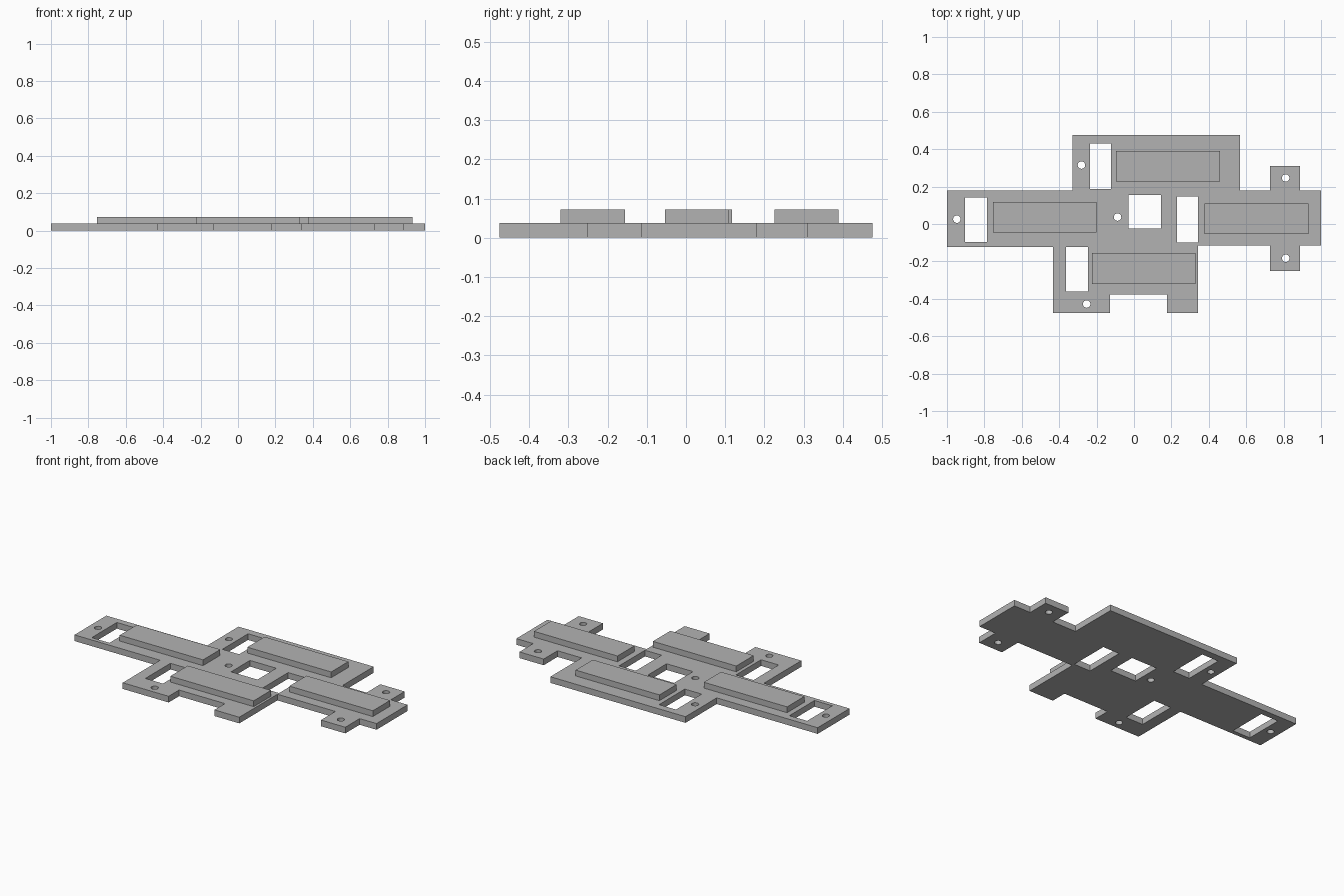
import bpy, bmesh, math

if "Cube" in bpy.data.objects:
    bpy.data.objects.remove(bpy.data.objects["Cube"], do_unlink=True)

PLATE_TOP, BLOCK_TOP = 0.037, 0.072

grey = bpy.data.materials.new("mid_grey")
grey.use_nodes = True
grey.diffuse_color = (0.45, 0.45, 0.45, 1)
grey.node_tree.nodes["Principled BSDF"].inputs["Base Color"].default_value = (0.45, 0.45, 0.45, 1)


def rectangle(x0, x1, y0, y1):
    return [(x0, y0), (x1, y0), (x1, y1), (x0, y1)]


def circle(x, y, r=0.02, n=24):
    return [(x + r * math.cos(math.tau * i / n), y + r * math.sin(math.tau * i / n)) for i in range(n)]


def slab(name, loops, z0, z1):
    """Fill an outline with its holes and extrude it upward."""
    bm = bmesh.new()
    edges = []
    for loop in loops:
        vs = [bm.verts.new((x, y, z0)) for x, y in loop]
        edges += [bm.edges.new((v, vs[i - 1])) for i, v in enumerate(vs)]
    bmesh.ops.triangle_fill(bm, edges=edges, use_beauty=True, normal=(0, 0, 1))
    ext = bmesh.ops.extrude_face_region(bm, geom=bm.faces[:], use_keep_orig=True)
    top = [g for g in ext["geom"] if isinstance(g, bmesh.types.BMVert)]
    bmesh.ops.translate(bm, verts=top, vec=(0, 0, z1 - z0))
    bmesh.ops.recalc_face_normals(bm, faces=bm.faces[:])
    mesh = bpy.data.meshes.new(name)
    bm.to_mesh(mesh)
    bm.free()
    mesh.materials.append(grey)
    obj = bpy.data.objects.new(name, mesh)
    bpy.context.collection.objects.link(obj)
    return obj


# Base plate outline, clockwise from the left wing's back corner
outline = [
    (-1, 0.18), (-0.33, 0.18), (-0.33, 0.476), (0.567, 0.476), (0.567, 0.18),
    (0.727, 0.18), (0.727, 0.311), (0.888, 0.311), (0.888, 0.18), (1, 0.18),
    (1, -0.115), (0.888, -0.115), (0.888, -0.251), (0.727, -0.251), (0.727, -0.115),
    (0.342, -0.115), (0.342, -0.476), (0.177, -0.476), (0.177, -0.377),
    (-0.127, -0.377), (-0.127, -0.476), (-0.432, -0.476), (-0.432, -0.122), (-1, -0.122),
]

# Rectangular windows and round screw holes
windows = [
    rectangle(-0.903, -0.785, -0.097, 0.141),
    rectangle(-0.235, -0.123, 0.187, 0.431),
    rectangle(-0.03, 0.145, -0.023, 0.156),
    rectangle(0.23, 0.341, -0.098, 0.147),
    rectangle(-0.363, -0.246, -0.36, -0.122),
]
screw_holes = [circle(x, y) for x, y in [
    (-0.947, 0.026), (-0.281, 0.315), (-0.088, 0.037),
    (0.811, 0.246), (0.811, -0.183), (-0.253, -0.428)]]

slab("base_plate", [outline] + windows + screw_holes, 0, PLATE_TOP)

# Raised bars, one on each arm
bars = {
    "right_bar": (-0.753, -0.2, -0.046, 0.117),
    "back_bar": (-0.096, 0.46, 0.226, 0.389),
    "left_bar": (0.378, 0.932, -0.053, 0.11),
    "front_bar": (-0.225, 0.328, -0.32, -0.155),
}
for name, box in bars.items():
    slab(name, [rectangle(*box)], PLATE_TOP, BLOCK_TOP)
